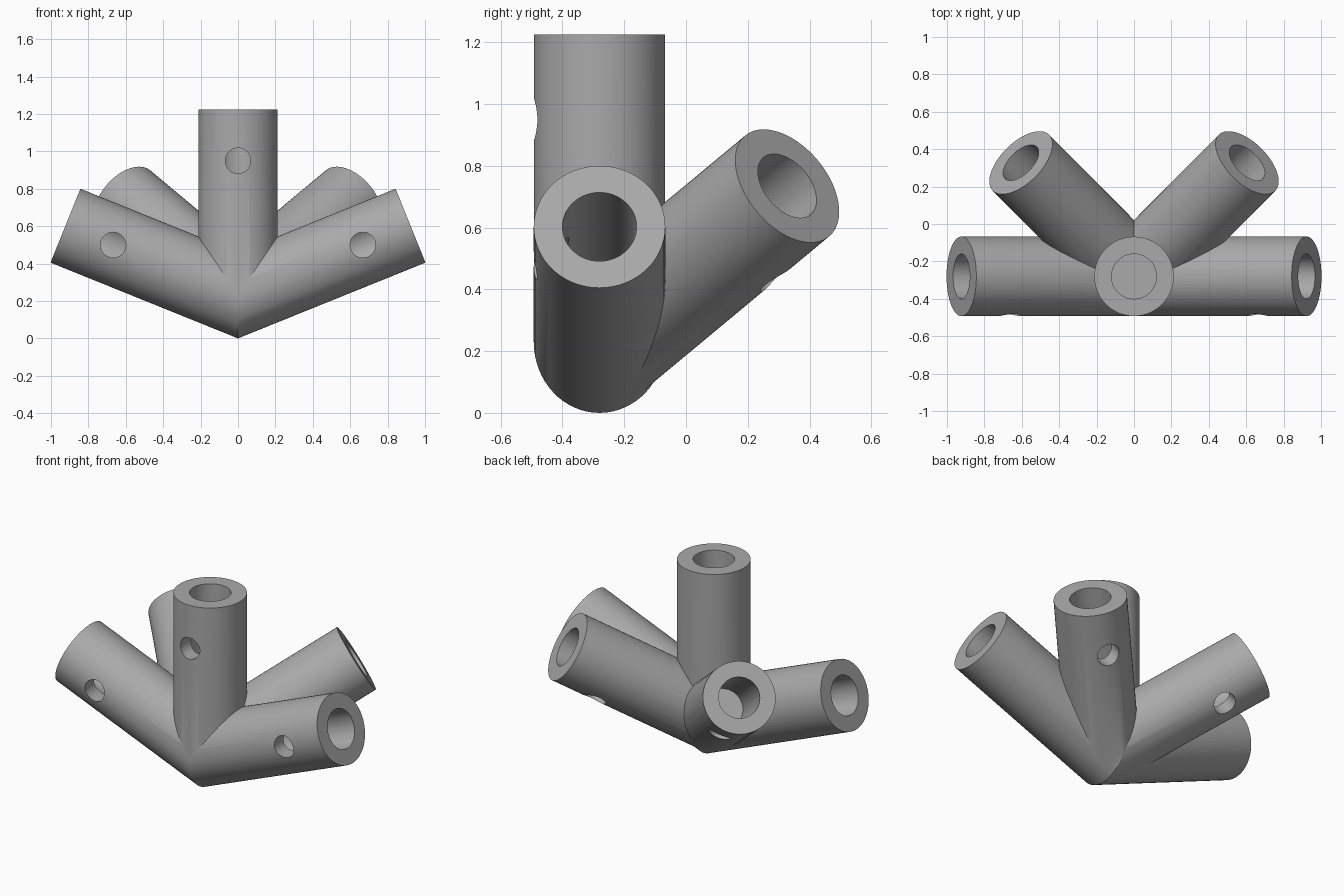
import bpy
import bmesh
from math import cos, sin, tau, radians
from mathutils import Vector

if "Cube" in bpy.data.objects:
    bpy.data.objects.remove(bpy.data.objects["Cube"], do_unlink=True)

SEGMENTS = 64
RADIUS, BORE, SCREW = 0.213, 0.12, 0.068
LENGTH, BORE_DEPTH, SCREW_AT = 0.995, 0.66, 0.72
TILT = radians(22)
HUB = Vector((0, -0.28, RADIUS / cos(TILT)))

grey = bpy.data.materials.new("matte grey")
grey.use_nodes = True
grey.diffuse_color = (0.4, 0.4, 0.4, 1)
grey.node_tree.nodes["Principled BSDF"].inputs["Base Color"].default_value = (0.4, 0.4, 0.4, 1)


def add_object(name, bm):
    bmesh.ops.recalc_face_normals(bm, faces=bm.faces[:])
    mesh = bpy.data.meshes.new(name)
    bm.to_mesh(mesh)
    bm.free()
    mesh.materials.append(grey)
    obj = bpy.data.objects.new(name, mesh)
    bpy.context.collection.objects.link(obj)
    return obj


def rod(name, start, end, radius):
    """Closed cylinder between two points."""
    bm = bmesh.new()
    axis = end - start
    bmesh.ops.create_cone(bm, cap_ends=True, segments=SEGMENTS, radius1=radius,
                          radius2=radius, depth=axis.length)
    obj = add_object(name, bm)
    turn = axis.to_track_quat("Z", "Y").to_matrix().to_4x4()
    turn.translation = (start + end) / 2
    obj.data.transform(turn)
    return obj


def bent_rod(name):
    """Two side arms as one tube with a mitred bend in the middle."""
    bm = bmesh.new()
    rings = []
    for side in (-1, 0, 1):
        lean = TILT * side
        centre = HUB + Vector((side * cos(TILT), 0, abs(side) * sin(TILT))) * LENGTH
        up = Vector((-sin(lean), 0, cos(lean))) if side else Vector((0, 0, 1 / cos(TILT)))
        rings.append([bm.verts.new(centre + RADIUS * (Vector((0, cos(a), 0)) + up * sin(a)))
                      for a in (tau * i / SEGMENTS for i in range(SEGMENTS))])
    for first, second in zip(rings, rings[1:]):
        for i in range(SEGMENTS):
            j = (i + 1) % SEGMENTS
            bm.faces.new((first[i], first[j], second[j], second[i]))
    bm.faces.new(rings[0])
    bm.faces.new(rings[-1])
    return add_object(name, bm)


def combine(target, tool, operation):
    bpy.context.view_layer.objects.active = target
    mod = target.modifiers.new(operation, "BOOLEAN")
    mod.operation, mod.object, mod.solver = operation, tool, "EXACT"
    bpy.ops.object.modifier_apply(modifier=mod.name)
    bpy.data.objects.remove(tool, do_unlink=True)


# Arm directions paired with the way each screw hole faces
front = Vector((0, -1, 0))
back = Vector((0.607, 0.61, 0.507)).normalized()
under = Vector((0, back.z, -back.y)).normalized()
arms = [(Vector((0, 0, 1)), front)]
for side in (-1, 1):
    arms.append((Vector((side * cos(TILT), 0, sin(TILT))), front))
    arms.append((Vector((side * back.x, back.y, back.z)), under))

# Solid outer body: side arms, upright arm and two back arms
body = bent_rod("five_way_connector")
for direction, facing in arms:
    if direction.z > 0.45:
        combine(body, rod("arm", HUB, HUB + direction * LENGTH, RADIUS - 0.0005), "UNION")

# Blind sockets and one screw hole per arm
for direction, facing in arms:
    floor = HUB + direction * (LENGTH - BORE_DEPTH)
    combine(body, rod("socket", floor, HUB + direction * (LENGTH + 0.1), BORE), "DIFFERENCE")
    middle = HUB + direction * SCREW_AT
    combine(body, rod("screw_hole", middle, middle + facing * 0.3, SCREW), "DIFFERENCE")

bpy.ops.object.select_all(action="DESELECT")
body.select_set(True)
bpy.context.view_layer.objects.active = body
bpy.ops.object.shade_smooth_by_angle(angle=radians(25))
